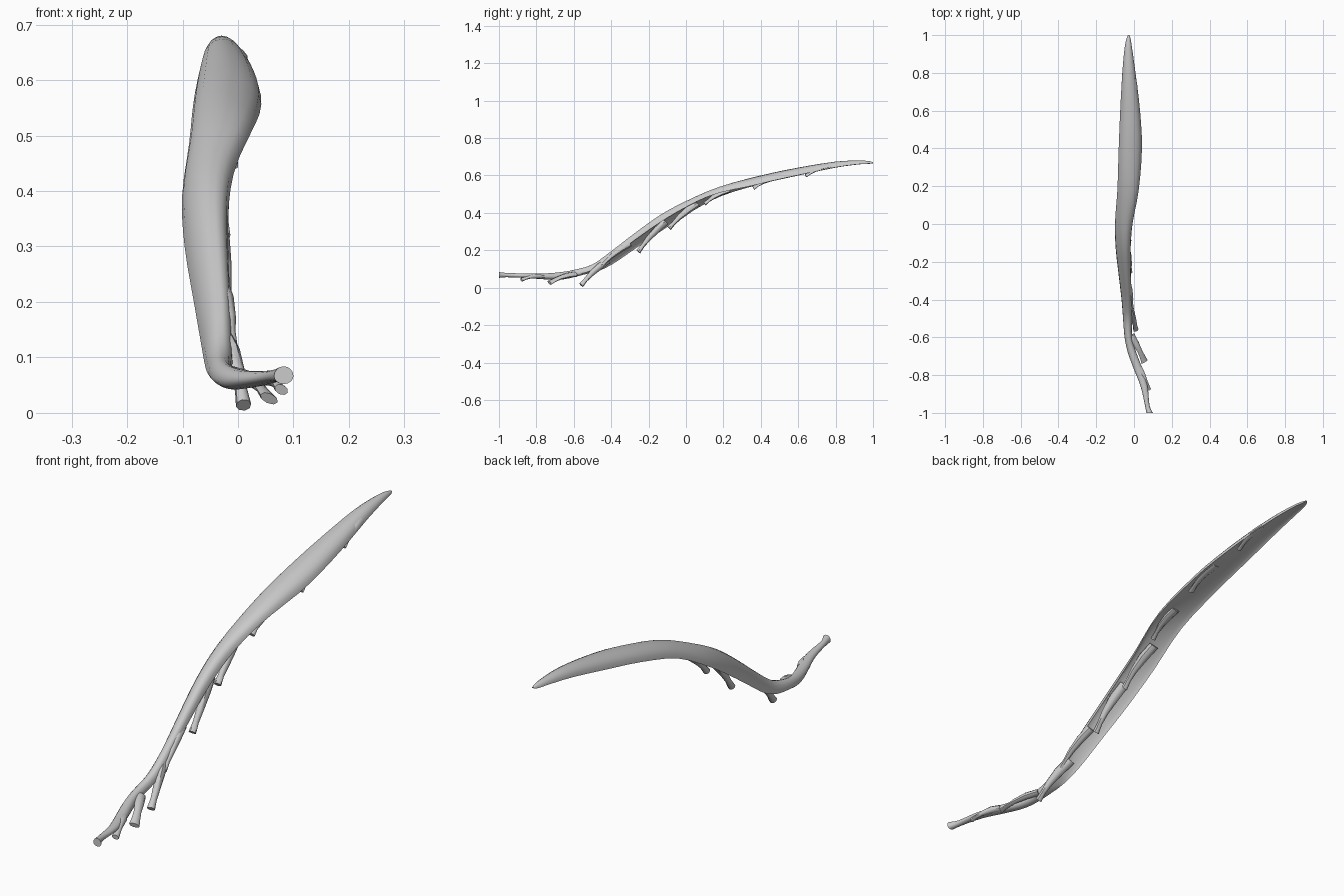
import bpy, bmesh, math
from mathutils import Vector

if "Cube" in bpy.data.objects:
    bpy.data.objects.remove(bpy.data.objects["Cube"])


def loft(name, rings):
    """Skin a list of closed rings and cap both ends."""
    bm = bmesh.new()
    loops = [[bm.verts.new(p) for p in r] for r in rings]
    n = len(loops[0])
    for a, b in zip(loops, loops[1:]):
        for i in range(n):
            j = (i + 1) % n
            bm.faces.new((a[i], a[j], b[j], b[i]))
    bm.faces.new(loops[0])
    bm.faces.new(loops[-1])
    bmesh.ops.recalc_face_normals(bm, faces=bm.faces)
    me = bpy.data.meshes.new(name)
    bm.to_mesh(me)
    bm.free()
    ob = bpy.data.objects.new(name, me)
    bpy.context.collection.objects.link(ob)
    bpy.context.view_layer.objects.active = ob
    ob.select_set(True)
    bpy.ops.object.shade_smooth_by_angle(angle=math.radians(45))
    ob.select_set(False)
    return ob


def spline(rows, steps):
    """Catmull-Rom interpolation through rows of numbers."""
    rows = [Vector(r) for r in rows]
    out = []
    for i in range(len(rows) - 1):
        p0, p1 = rows[max(i - 1, 0)], rows[i]
        p2, p3 = rows[i + 1], rows[min(i + 2, len(rows) - 1)]
        for s in range(steps):
            t = s / steps
            out.append(0.5 * (2 * p1 + (p2 - p0) * t
                              + (2 * p0 - 5 * p1 + 4 * p2 - p3) * t * t
                              + (3 * p1 - p0 - 3 * p2 + p3) * t ** 3))
    return out + [rows[-1]]


def ramp(y, a, b):
    t = min(1, max(0, (y - a) / (b - a)))
    return t * t * (3 - 2 * t)


def band_ring(row):
    """Domed above, gently hollow below; the middle leans to the left."""
    y, xl, xr, zt, zb = row
    cx, hx, t = (xl + xr) / 2, (xr - xl) / 2, zt - zb
    flat = ramp(y, -0.7, -0.4)
    lean = ramp(y, -0.65, -0.35) * (1 - ramp(y, 0.05, 0.4))
    left = 0.45 - 0.37 * flat
    right = 0.45 - 0.33 * flat + 0.48 * lean
    m, d = (left + right) / 2, (right - left) / 2
    h_top = math.sqrt((1 - m) ** 2 - d * d)
    h_bot = math.sqrt(max(m * m - d * d, 0)) * (1 - flat) - 0.15 * flat
    ring = []
    for i in range(16):
        a = 2 * math.pi * i / 16
        c, s = math.cos(a), math.sin(a)
        z = m + d * c + s * (h_top if s >= 0 else h_bot)
        ring.append((cx + hx * c, y, zb + t * z))
    return ring


# Main band: y, left x, right x, top z, bottom z
band = [
    (-1.00, 0.065, 0.100, 0.084, 0.052),
    (-0.96, 0.058, 0.082, 0.079, 0.056),
    (-0.86, 0.035, 0.072, 0.076, 0.052),
    (-0.76, -0.004, 0.042, 0.076, 0.045),
    (-0.68, -0.033, 0.012, 0.082, 0.042),
    (-0.60, -0.050, -0.010, 0.095, 0.050),
    (-0.50, -0.058, -0.010, 0.125, 0.070),
    (-0.40, -0.066, -0.012, 0.195, 0.115),
    (-0.28, -0.080, -0.016, 0.287, 0.195),
    (-0.14, -0.096, -0.018, 0.387, 0.290),
    (0.00, -0.101, -0.008, 0.463, 0.382),
    (0.18, -0.088, 0.025, 0.540, 0.482),
    (0.40, -0.081, 0.042, 0.600, 0.550),
    (0.60, -0.073, 0.032, 0.642, 0.596),
    (0.80, -0.062, 0.008, 0.674, 0.639),
    (0.93, -0.050, -0.010, 0.680, 0.658),
    (0.98, -0.040, -0.018, 0.676, 0.661),
    (1.00, -0.032, -0.024, 0.671, 0.665),
]
loft("muscle_band", [band_ring(r) for r in spline(band, 3)])


def slip(name, root, tip, w0, w1, thick):
    """Flattened tendon slip with a broad root and a flared blunt end."""
    root, tip = Vector(root), Vector(tip)
    d = (tip - root).normalized()
    side = d.cross(Vector((0.45, 0, 1))).normalized()
    up = side.cross(d)
    rings = []
    for t, w, h in ((0, w0, 1.5), (0.3, w0 * 0.9, 1.5), (0.6, w0 * 0.7, 1.1),
                    (0.82, w1 * 0.8, 0.8), (1, w1, 1)):
        c = root.lerp(tip, t) + up * 0.010 * math.sin(math.pi * t)
        rings.append([c + side * w * math.cos(a) + up * thick * h * math.sin(a)
                      for a in (math.pi * k / 4 for k in range(8))])
    loft(name, rings)


# Slips: root, tip, root half width, tip half width, half thickness
slips = [
    ((0.030, -0.76, 0.060), (0.078, -0.88, 0.042), 0.014, 0.014, 0.009),
    ((-0.015, -0.59, 0.072), (0.056, -0.73, 0.026), 0.020, 0.020, 0.009),
    ((-0.033, -0.42, 0.145), (0.010, -0.56, 0.014), 0.020, 0.015, 0.013),
    ((-0.035, -0.30, 0.235), (-0.012, -0.45, 0.118), 0.018, 0.012, 0.011),
    ((-0.045, -0.11, 0.352), (-0.022, -0.255, 0.192), 0.020, 0.014, 0.013),
    ((-0.050, 0.06, 0.450), (-0.027, -0.09, 0.318), 0.022, 0.014, 0.013),
    ((-0.020, 0.23, 0.525), (-0.012, 0.10, 0.448), 0.024, 0.014, 0.009),
    ((0.005, 0.50, 0.595), (0.016, 0.36, 0.533), 0.022, 0.018, 0.008),
    ((-0.005, 0.77, 0.652), (0.010, 0.64, 0.598), 0.018, 0.015, 0.007),
]
for i, s in enumerate(slips, 1):
    slip(f"tendon_slip_{i}", *s)
